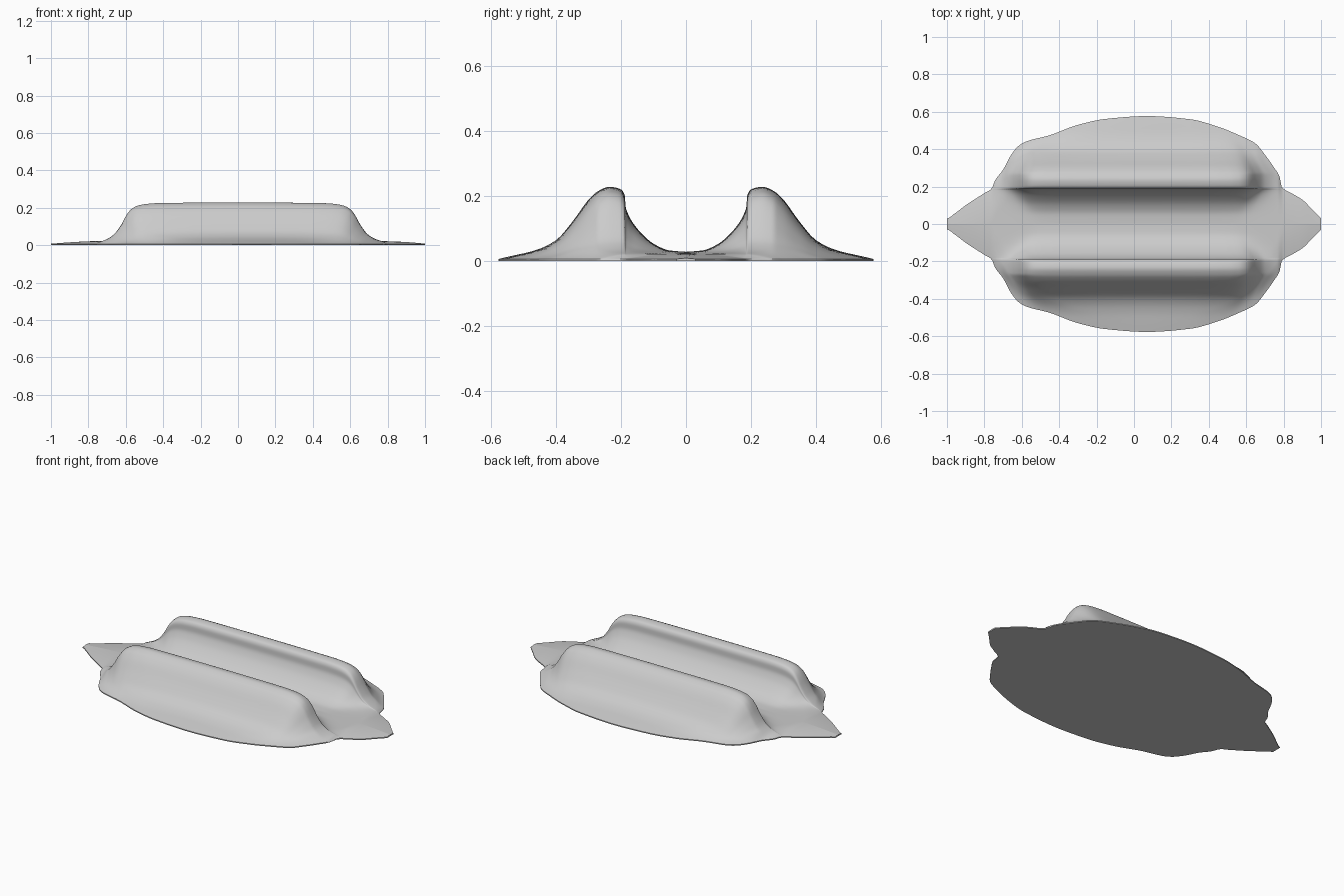
import bpy, bmesh, math

if "Cube" in bpy.data.objects:
    bpy.data.objects.remove(bpy.data.objects["Cube"])


def curve(pts, x):
    """Smooth interpolation through (x, value) points."""
    if x <= pts[0][0]:
        return pts[0][1]
    if x >= pts[-1][0]:
        return pts[-1][1]
    i = max(k for k in range(len(pts) - 1) if pts[k][0] <= x)

    def slope(k):
        if k == 0 or k == len(pts) - 1:
            return 0 if k == 0 else (pts[k][1] - pts[k - 1][1]) / (pts[k][0] - pts[k - 1][0])
        a = (pts[k][1] - pts[k - 1][1]) / (pts[k][0] - pts[k - 1][0])
        b = (pts[k + 1][1] - pts[k][1]) / (pts[k + 1][0] - pts[k][0])
        return 0 if a * b <= 0 else 2 * a * b / (a + b)
    (x0, y0), (x1, y1) = pts[i], pts[i + 1]
    h, t = x1 - x0, (x - x0) / (x1 - x0)
    return (y0 * (1 + 2 * t) * (1 - t) ** 2 + h * slope(i) * t * (1 - t) ** 2
            + y1 * t * t * (3 - 2 * t) + h * slope(i + 1) * t * t * (t - 1))


# half width of the outline along x
OUTLINE = [(-1, .03), (-.96, .055), (-.9, .10), (-.8, .165), (-.76, .19), (-.745, .23),
           (-.7, .29), (-.66, .365), (-.62, .415), (-.58, .44), (-.45, .475), (-.3, .53),
           (-.15, .562), (.07, .577), (.3, .56), (.45, .52), (.55, .48), (.65, .43),
           (.7, .37), (.75, .30), (.78, .25), (.788, .20), (.85, .16), (.9, .13),
           (.96, .07), (1, .03)]
# cross-section of one ridge: y and height above the base skin
RIDGE_Y = [0, .05, .10, .14, .17, .186, .188, .20, .235, .27, .30, .35, .40, .45, .50, .58]
RIDGE_Z = [0, .004, .025, .06, .10, .14, .17, .192, .20, .187, .16, .092, .036, .012, .003, 0]
YP, ZP = list(enumerate(RIDGE_Y)), list(enumerate(RIDGE_Z))
# fall-off of the ridge towards its ends
ENDS = [(0, 1), (.42, .995), (.5, .975), (.55, .93), (.585, .84), (.61, .69), (.64, .42),
        (.68, .17), (.73, .05), (.79, 0)]


def fade(t):
    t = min(1, max(0, t))
    return t * (2 - t)


def surface_point(x, w, s):
    y = curve(YP, s)
    d = abs(x - .015) + .5 * max(0, y - .27) + .5 * max(0, .19 - y)
    skin = .022 * (1 - .6 * abs(x) ** 3) * fade((w - y) / .19)
    ridge = curve(ZP, s) * curve(ENDS, d) * fade((w - y) / .08)
    return min(y, w), .006 + skin + ridge


NX, NS = 180, 56
bm = bmesh.new()
rows, floor = [], []
for i in range(NX + 1):
    x = -1 + 2 * i / NX
    w = curve(OUTLINE, x)
    # profile parameter at which the section meets the outline
    lo, hi = 0, len(YP) - 1
    for _ in range(30):
        mid = (lo + hi) / 2
        lo, hi = (mid, hi) if curve(YP, mid) < w else (lo, mid)
    half = [surface_point(x, w, lo * j / NS) for j in range(NS + 1)]
    section = [(-y, z) for y, z in reversed(half[1:])] + half
    rows.append([bm.verts.new((x, y, z)) for y, z in section])
    floor.append([bm.verts.new((x, k * w, 0)) for k in (-1, 1)])

for a, b, f, g in zip(rows, rows[1:], floor, floor[1:]):
    # top skin
    for j in range(2 * NS):
        bm.faces.new((a[j], b[j], b[j + 1], a[j + 1]))
    # thin rim and flat underside
    bm.faces.new((f[0], g[0], b[0], a[0]))
    bm.faces.new((a[-1], b[-1], g[1], f[1]))
    bm.faces.new((f[0], f[1], g[1], g[0]))
# tip caps
bm.faces.new([floor[0][0]] + rows[0] + [floor[0][1]])
bm.faces.new([floor[-1][1]] + rows[-1][::-1] + [floor[-1][0]])
bmesh.ops.recalc_face_normals(bm, faces=bm.faces)

mesh = bpy.data.meshes.new("ridged_base")
bm.to_mesh(mesh)
bm.free()
body = bpy.data.objects.new("ridged_base", mesh)
bpy.context.collection.objects.link(body)
grey = bpy.data.materials.new("light grey")
grey.diffuse_color = (.6, .6, .6, 1)
grey.use_nodes = True
grey.node_tree.nodes["Principled BSDF"].inputs["Base Color"].default_value = grey.diffuse_color
mesh.materials.append(grey)
bpy.context.view_layer.objects.active = body
body.select_set(True)
bpy.ops.object.shade_smooth_by_angle(angle=math.radians(45))
